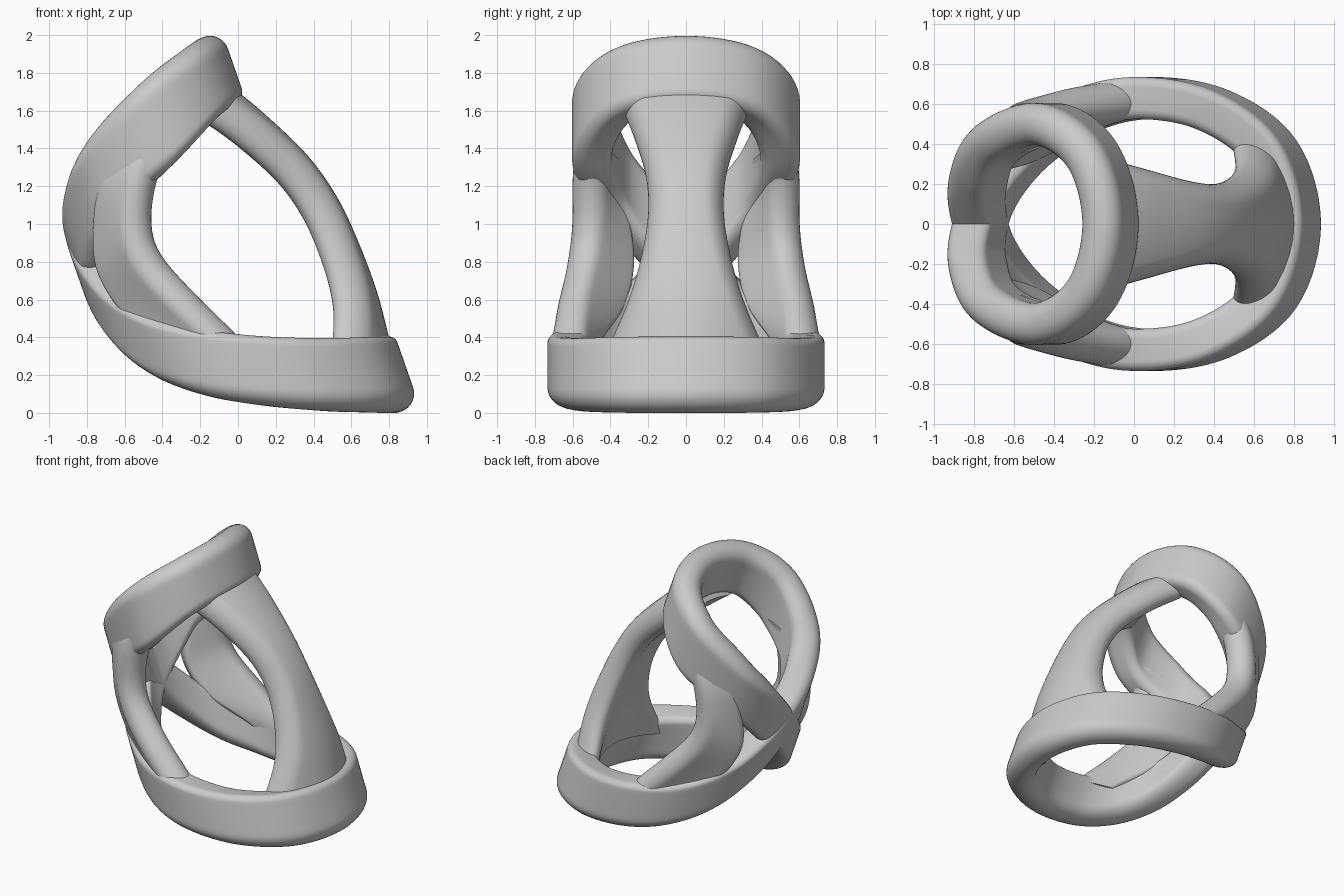
import bpy, math
from mathutils import Vector

if "Cube" in bpy.data.objects:
    bpy.data.objects.remove(bpy.data.objects["Cube"])

grey = bpy.data.materials.new("plain_grey")
grey.use_nodes = True
grey.diffuse_color = (0.6, 0.6, 0.6, 1)
grey.node_tree.nodes["Principled BSDF"].inputs["Base Color"].default_value = grey.diffuse_color

LEAN = Vector((-0.33, 0, 0.944))   # direction across the ribbon width
HALF = 0.105                       # half of the wall thickness


def smooth_path(keys, steps, closed=False):
    """Catmull-Rom interpolation of tuples of any length."""
    n, out = len(keys), []
    pick = lambda i: keys[i % n] if closed else keys[max(0, min(n - 1, i))]
    for i in range(n if closed else n - 1):
        for s in range(steps):
            t = s / steps
            out.append([0.5 * (2 * b + (c - a) * t + (2 * a - 5 * b + 4 * c - d) * t * t
                               + (3 * b - a - 3 * c + d) * t ** 3)
                        for a, b, c, d in zip(pick(i - 1), pick(i), pick(i + 1), pick(i + 2))])
    return out if closed else out + [list(keys[-1])]


def tangent(points, i, closed=False):
    n = len(points)
    if closed:
        return (points[(i + 1) % n] - points[i - 1]).normalized()
    return (points[min(i + 1, n - 1)] - points[max(i - 1, 0)]).normalized()


def rounded_profile(lo, hi, r_lo, r_hi, half, arc=8, flat=8):
    """Rounded rectangle: u runs from lo to hi, v from -half to half."""
    corners = ((hi - r_hi, half - r_hi, r_hi, 0), (lo + r_lo, half - r_lo, r_lo, 1),
               (lo + r_lo, r_lo - half, r_lo, 2), (hi - r_hi, r_hi - half, r_hi, 3))
    pts = []
    for u, v, r, q in corners:
        for k in range(arc + 1):
            a = (q + k / arc) * math.pi / 2
            pts.append((u + r * math.cos(a), v + r * math.sin(a)))
        if q in (0, 2):            # subdivide the two long sides
            u0, u1 = (hi - r_hi, lo + r_lo) if q == 0 else (lo + r_lo, hi - r_hi)
            side = half if q == 0 else -half
            pts += [(u0 + (u1 - u0) * k / flat, side) for k in range(1, flat)]
    return pts


def loft(name, rings, closed=False):
    n, m = len(rings), len(rings[0])
    faces = [(i * m + j, i * m + (j + 1) % m, (i + 1) % n * m + (j + 1) % m, (i + 1) % n * m + j)
             for i in range(n if closed else n - 1) for j in range(m)]
    if not closed:
        faces += [tuple(reversed(range(m))), tuple(range((n - 1) * m, n * m))]
    mesh = bpy.data.meshes.new(name)
    mesh.from_pydata([p for ring in rings for p in ring], [], faces)
    mesh.materials.append(grey)
    obj = bpy.data.objects.new(name, mesh)
    bpy.context.collection.objects.link(obj)
    bpy.ops.object.select_all(action='DESELECT')
    obj.select_set(True)
    bpy.context.view_layer.objects.active = obj
    bpy.ops.object.mode_set(mode='EDIT')
    bpy.ops.mesh.select_all(action='SELECT')
    bpy.ops.mesh.normals_make_consistent(inside=False)
    bpy.ops.object.mode_set(mode='OBJECT')
    bpy.ops.object.shade_smooth_by_angle(angle=math.radians(40))


# Figure-eight ribbon: lower loop and upper loop crossing at the right-hand end.
# Values: x, y, z, blend from lower loop (0) to upper loop (1), reach below the middle
lower = [(0.69, 0.36, 0.195, 0, 0.2), (0.4, 0.57, 0.2, 0, 0.2), (0.05, 0.628, 0.23, 0, 0.2),
         (-0.25, 0.56, 0.29, 0, 0.2), (-0.5, 0.39, 0.41, 0, 0.2), (-0.67, 0.2, 0.6, 0.2, 0.2)]
upper = [(-0.79, 0.2, 1.03, 0.8, 0.25), (-0.7, 0.4, 1.28, 1, 0.24), (-0.445, 0.498, 1.56, 1, 0.27),
         (-0.21, 0.34, 1.74, 1, 0.2)]
cross = [(-0.765, 0, 0.81, 0.5, 0.2)]
flip = lambda keys: [(x, -y, *rest) for x, y, *rest in keys]
keys = ([(0.795, 0, 0.195, 0, 0.2)] + lower + cross + flip(upper)
        + [(-0.12, 0, 1.8, 1, 0.19)] + upper[::-1] + cross + flip(lower)[::-1])
path = smooth_path(keys, 10, True)
mids = [Vector(p[:3]) for p in path]
rings = []
for i, mid in enumerate(mids):
    up = min(1, max(0, path[i][3]))
    side = LEAN.cross(tangent(mids, i, True)).normalized()
    prof = rounded_profile(-path[i][4], 0.2, 0.1 - 0.03 * up, 0.05 + 0.05 * up, HALF)
    rings.append([mid + LEAN * u + side * v for u, v in prof])
loft("figure_eight_ribbon", rings, True)

# Waisted bridge between the loops: x, z, half width, sag of the side edges
bridge = smooth_path([(-0.11, 1.66, 0.33, 0.07), (0.078, 1.505, 0.275, 0.05), (0.295, 1.295, 0.215, 0.04),
                      (0.445, 1.08, 0.2, 0.04), (0.56, 0.83, 0.24, 0.05), (0.65, 0.58, 0.32, 0.09),
                      (0.72, 0.3, 0.45, 0.19)], 8)
mids = [Vector((b[0], 0, b[1])) for b in bridge]
rings = []
for i, (x, z, w, sag) in enumerate(bridge):
    out = Vector((0, 1, 0)).cross(tangent(mids, i))
    if out.x < 0:
        out.negate()
    rings.append([mids[i] + Vector((0, u, 0)) + out * (v - sag * (u / w) ** 2)
                  for u, v in rounded_profile(-w, w, 0.099, 0.099, 0.1)])
loft("end_bridge", rings)

# Side struts: front edge point then back edge point of each cross-section
strut = smooth_path([(-0.44, 0.49, 1.4, -0.62, 0.44, 1.36), (-0.53, 0.5, 1.23, -0.69, 0.4, 1.2),
                     (-0.56, 0.5, 1.0, -0.71, 0.35, 1.0), (-0.5, 0.525, 0.8, -0.69, 0.33, 0.76),
                     (-0.3, 0.58, 0.57, -0.53, 0.39, 0.52), (-0.05, 0.622, 0.34, -0.25, 0.56, 0.33)], 8)
for mirror, name in ((1, "left_strut"), (-1, "right_strut")):
    turn = lambda p: Vector((p[0], p[1] * mirror, p[2]))
    front = [turn(s[:3]) for s in strut]
    back = [turn(s[3:]) for s in strut]
    rings = []
    for i, (f, b) in enumerate(zip(front, back)):
        axis = (f - b).normalized()
        side = axis.cross(tangent(front, i)).normalized()
        prof = rounded_profile(0, (f - b).length + 0.1, 0.04, 0.099, 0.102)
        rings.append([b + axis * u + side * v for u, v in prof])
    loft(name, rings)
